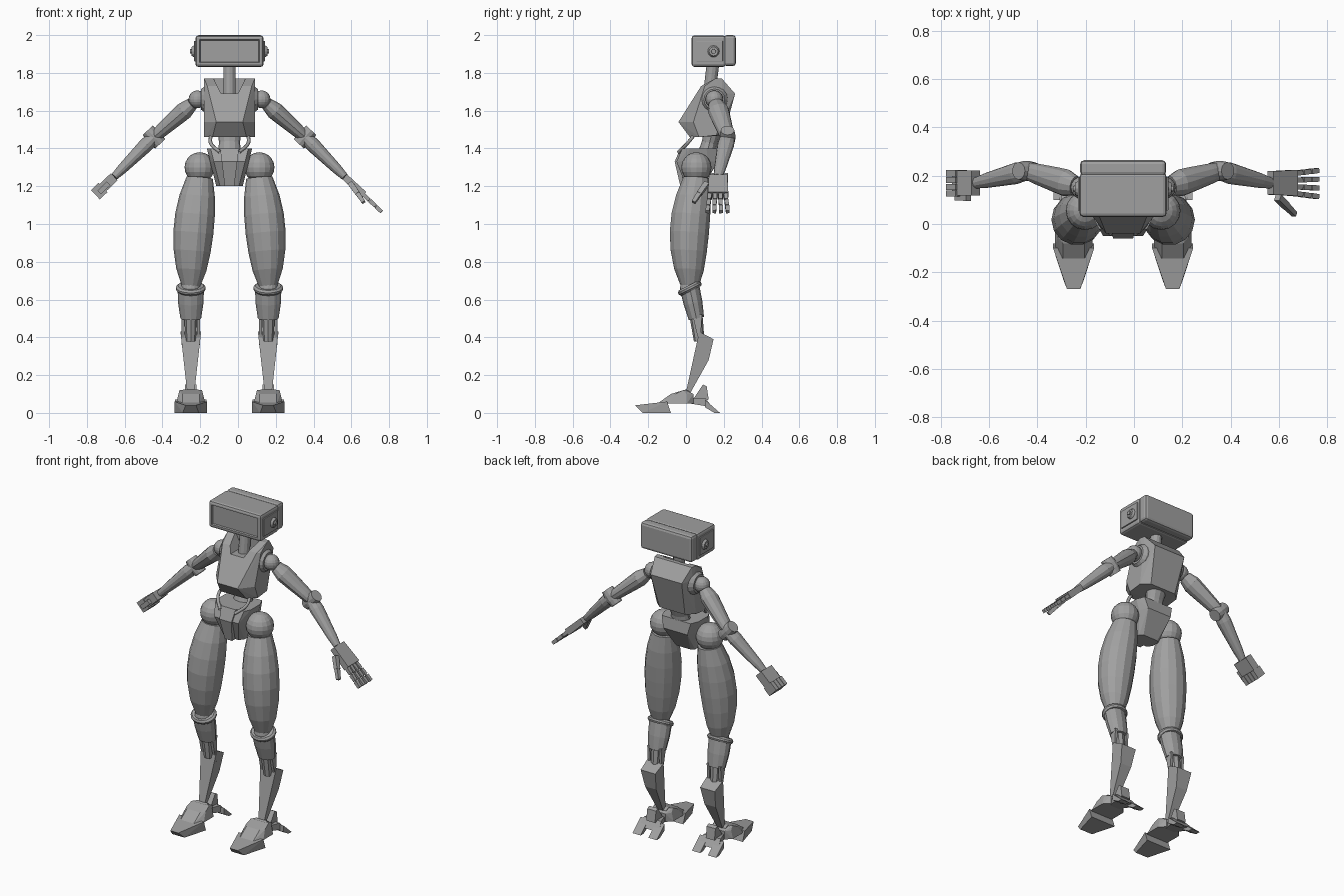
import bpy, bmesh, math
from mathutils import Vector, Matrix

old = bpy.data.objects.get("Cube")
if old:
    bpy.data.objects.remove(old, do_unlink=True)

GREY = (.35, .35, .35, 1)
metal = bpy.data.materials.new("grey_metal")
metal.use_nodes = True
metal.diffuse_color = GREY
metal.node_tree.nodes["Principled BSDF"].inputs["Base Color"].default_value = GREY
AXIS = -.045  # x of the body's mirror plane


def finish(name, bm):
    bmesh.ops.recalc_face_normals(bm, faces=bm.faces)
    bmesh.ops.translate(bm, verts=bm.verts, vec=(AXIS, 0, 0))
    mesh = bpy.data.meshes.new(name)
    bm.to_mesh(mesh)
    bm.free()
    mesh.materials.append(metal)
    ob = bpy.data.objects.new(name, mesh)
    bpy.context.collection.objects.link(ob)
    return ob


def slab(name, profile, edge_width, core_width=None, cx=0):
    """Convex part from a (y, z) side profile. The half width follows a rule;
    an optional wider core uses the same profile squeezed in depth."""
    bm = bmesh.new()
    middle = sum(y for y, z in profile) / len(profile)
    for side in (-1, 1):
        for y, z in profile:
            bm.verts.new((cx + side * edge_width(y, z), y, z))
            if core_width:
                bm.verts.new((cx + side * core_width(y, z), (y + middle) / 2, z))
    bmesh.ops.convex_hull(bm, input=bm.verts)
    loose = [v for v in bm.verts if not v.link_faces]
    bmesh.ops.delete(bm, geom=loose, context='VERTS')
    bmesh.ops.dissolve_limit(bm, angle_limit=.03, verts=bm.verts, edges=bm.edges)
    return finish(name, bm)


def rounded_box(centre, half, bevel):
    bm = bmesh.new()
    bmesh.ops.create_cube(bm, size=2)
    bmesh.ops.scale(bm, verts=bm.verts, vec=half)
    bmesh.ops.translate(bm, verts=bm.verts, vec=centre)
    bmesh.ops.bevel(bm, geom=bm.edges[:], offset=bevel, segments=2,
                    profile=.5, affect='EDGES')
    return bm


def rod(name, start, end, radii, s=1, n=12, flat=1, bow=(0, 0, 0)):
    """Tube with evenly spaced rings; flat scales its depth, bow bends it,
    and s mirrors it. Four sides give a bar with the radii as half widths."""
    flip = Matrix.Diagonal((s, 1, 1))
    start, end, bow = (flip @ Vector(p) for p in (start, end, bow))
    w = (end - start).normalized()
    back = Vector((0, 1, 0))
    v = (back - w * back.dot(w)).normalized() if abs(w.y) < .9 else Vector((0, 0, 1))
    u = v.cross(w)
    square = n == 4
    grow = math.sqrt(2) if square else 1
    bm = bmesh.new()
    rings = []
    for k, r in enumerate(radii):
        t = k / (len(radii) - 1)
        centre = start.lerp(end, t) + bow * math.sin(math.pi * t)
        ring = []
        for i in range(n):
            a = math.tau * (i + square / 2) / n
            ring.append(bm.verts.new(
                centre + grow * r * (u * math.cos(a) + v * flat * math.sin(a))))
        rings.append(ring)
    for a, b in zip(rings, rings[1:]):
        for i in range(n):
            bm.faces.new((a[i], a[i - 1], b[i - 1], b[i]))
    bm.faces.new(rings[0])
    bm.faces.new(rings[-1])
    return finish(name, bm)


def ball(name, centre, radius, s):
    bm = bmesh.new()
    place = Matrix.Translation((s * centre[0], centre[1], centre[2]))
    bmesh.ops.create_uvsphere(bm, u_segments=16, v_segments=10, radius=radius, matrix=place)
    finish(name, bm)


def cable(name, points, s, radius):
    curve = bpy.data.curves.new(name, 'CURVE')
    curve.dimensions = '3D'
    curve.bevel_depth, curve.bevel_resolution, curve.resolution_u = radius, 1, 5
    spline = curve.splines.new('BEZIER')
    spline.bezier_points.add(len(points) - 1)
    for knot, (x, y, z) in zip(spline.bezier_points, points):
        knot.co = (AXIS + s * x, y, z)
        knot.handle_left_type = knot.handle_right_type = 'AUTO'
    curve.materials.append(metal)
    bpy.context.collection.objects.link(bpy.data.objects.new(name, curve))


# Joints of one side, measured from the mirror plane
SHOULDER = Vector((.17, .15, 1.66))
ELBOW = Vector((.4, .22, 1.46))
WRIST = Vector((.61, .17, 1.25))
HIP = Vector((.158, .055, 1.3))
KNEE = Vector((.205, .02, .66))
SHIN = Vector((.205, .055, .5))

# Head: rounded shell with a recessed visor, and a rear cap
bm = rounded_box((0, .12, 1.915), (.18, .09, .083), .014)
visor = min(bm.faces, key=lambda f: f.normal.y * f.calc_area())
bmesh.ops.inset_region(bm, faces=[visor], thickness=.012)
bmesh.ops.inset_region(bm, faces=[visor], thickness=.004, depth=-.01)
finish("head_shell", bm)
finish("head_rear_cap", rounded_box((0, .232, 1.918), (.178, .032, .082), .016))
rod("neck", (0, .12, 1.66), (0, .143, 1.85), [.033, .033])

# Torso: faceted chest with a cut collar notch
torso = slab("torso",
             [(.02, 1.46), (-.04, 1.54), (.08, 1.73), (.19, 1.77), (.26, 1.69), (.2, 1.47)],
             lambda y, z: .07 + abs(z - 1.54) / 4, lambda y, z: .134)
notch = slab("collar_cutter", [(-.1, 1.69), (-.1, 1.8), (.165, 1.8), (.165, 1.69)],
             lambda y, z: (z - 1.6) / 2)
notch.hide_render = True
cut = torso.modifiers.new("collar", 'BOOLEAN')
cut.operation, cut.object, cut.solver = 'DIFFERENCE', notch, 'EXACT'
bpy.context.view_layer.objects.active = torso
bpy.ops.object.modifier_apply(modifier="collar")
bpy.data.objects.remove(notch, do_unlink=True)

# Waist and pelvis
rod("spine", (0, .1, 1.33), (0, .15, 1.53), [.07, .055, .07], flat=.75)
slab("pelvis", [(0, 1.2), (-.05, 1.33), (-.02, 1.4), (.16, 1.4), (.17, 1.33), (.09, 1.2)],
     lambda y, z: z / 4 - .25, lambda y, z: z / 4 - .23)
slab("pelvis_front_plate", [(-.03, 1.2), (-.06, 1.33), (-.03, 1.4), (0, 1.4), (0, 1.2)],
     lambda y, z: z / 8 - .125)

for side, s in (("left", 1), ("right", -1)):
    # Head sides
    plate = rounded_box((s * .181, .125, 1.915), (.006, .07, .055), .003)
    finish(side + "_head_side_plate", plate)
    knob = Vector((.18, .146, 1.914))
    out = Vector((.02, 0, 0))
    rod(side + "_ear_knob", knob, knob + out, [.034, .03, .024], s)
    rod(side + "_ear_stud", knob, knob + out * 1.4, [.014, .012], s)

    # Arms
    cable(side + "_waist_cable", [(.095, .05, 1.48), (.1, .01, 1.43), (.05, -.04, 1.38)], s, .01)
    rod(side + "_shoulder_socket", SHOULDER - out * 3, SHOULDER - out, [.072, .07, .055], s, 16)
    ball(side + "_shoulder_ball", SHOULDER, .047, s)
    rod(side + "_upper_arm", SHOULDER.lerp(ELBOW, .12), ELBOW,
        [.034, .047, .044, .04, .036, .03], s, flat=1.2)
    pin = Vector((.033, 0, .036))
    rod(side + "_elbow", ELBOW - pin, ELBOW + pin, [.036, .041, .041, .036], s)
    rod(side + "_forearm", ELBOW, WRIST, [.034, .039, .035, .031, .027, .02], s, flat=1.15)

    # Legs
    ball(side + "_hip_ball", HIP, .08, s)
    rod(side + "_thigh", HIP - Vector((0, 0, .055)), KNEE,
        [.07, .094, .105, .106, .098, .08, .045], s, 14, bow=(.01, -.02, 0))
    ball(side + "_knee_ball", KNEE, .052, s)
    tilt = Vector((0, -.007, .014))
    rod(side + "_knee_ring", KNEE - tilt, KNEE + tilt, [.07, .079, .079, .068], s, 16, .85)
    rod(side + "_shin_sleeve", KNEE, SHIN, [.07, .067, .055], s, flat=.75)
    rod(side + "_shin_shaft", SHIN, SHIN + Vector((0, .015, -.12)), [.034, .028], s, 8)
    leg = s * KNEE.x
    for place, k in (("inner", -1), ("outer", 1)):
        slab(f"{side}_{place}_shin_prong", [(.035, .52), (.085, .52), (.075, .36), (.055, .43)],
             lambda y, z: .008, cx=leg + k * .04)
        slab(f"{side}_{place}_heel_tine", [(.1, .03), (.1, .07), (.18, 0), (.15, 0)],
             lambda y, z: .028, cx=leg + k * .055)
    slab(side + "_calf_blade", [(.07, .43), (.146, .39), (.12, .28), (.02, .1), (0, .11)],
         lambda y, z: z / 9 + .007, cx=leg)

    # Feet
    pivot, half_pin = Vector((KNEE.x, 0, .1)), out * 2
    rod(side + "_ankle", pivot - half_pin, pivot + half_pin, [.024, .024], s)
    slab(side + "_foot", [(-.15, .05), (-.08, .1), (0, .12), (.04, .1), (.04, .05)],
         lambda y, z: .045, lambda y, z: .09 - z / 4, leg)
    slab(side + "_toe_plate", [(-.27, .04), (-.23, 0), (-.08, 0), (-.1, .06)],
         lambda y, z: min(.13 + y * .38, .085), cx=leg)
    slab(side + "_heel_plate", [(.02, .05), (.02, .08), (.1, .08), (.14, .03)],
         lambda y, z: y / 3 + .025, cx=leg)
    slab(side + "_heel_spur", [(.03, .06), (.09, .15), (.11, .14), (.12, .07)],
         lambda y, z: .03, cx=leg)

# Open left hand, closed right hand
REACH = Vector((.1, 0, -.095))
KNUCKLES = WRIST + REACH
rod("left_palm", WRIST, KNUCKLES, [.018, .02], n=4, flat=2.7)
rod("right_palm", WRIST, WRIST + REACH * .8, [.026, .026], -1, 4, 2)
for i, finger in enumerate(("little", "ring", "middle", "index")):
    spread = Vector((0, .04 - .028 * i, 0))
    base = KNUCKLES + spread
    tip = base + REACH + spread * .3
    rod(f"left_{finger}_finger_core", base, base.lerp(tip, .95), [.007, .006], n=6)
    for j in range(3):
        rod(f"left_{finger}_finger_{j + 1}", base.lerp(tip, j / 3), base.lerp(tip, j / 3 + .29),
            [.011, .01], n=4)
    curled = WRIST + spread
    rod(f"right_{finger}_finger", curled + REACH * .6, curled + REACH, [.034, .034], -1, 4, .37)

root = WRIST + Vector((.03, -.06, -.035))
bend = root + Vector((.04, -.04, -.055))
rod("left_thumb_base", root, bend, [.014, .013], n=4)
rod("left_thumb_tip", bend, bend + Vector((.03, -.03, -.045)), [.012, .01], n=4)
rod("right_thumb", root, root + REACH / 2, [.014, .013], -1, 4)
